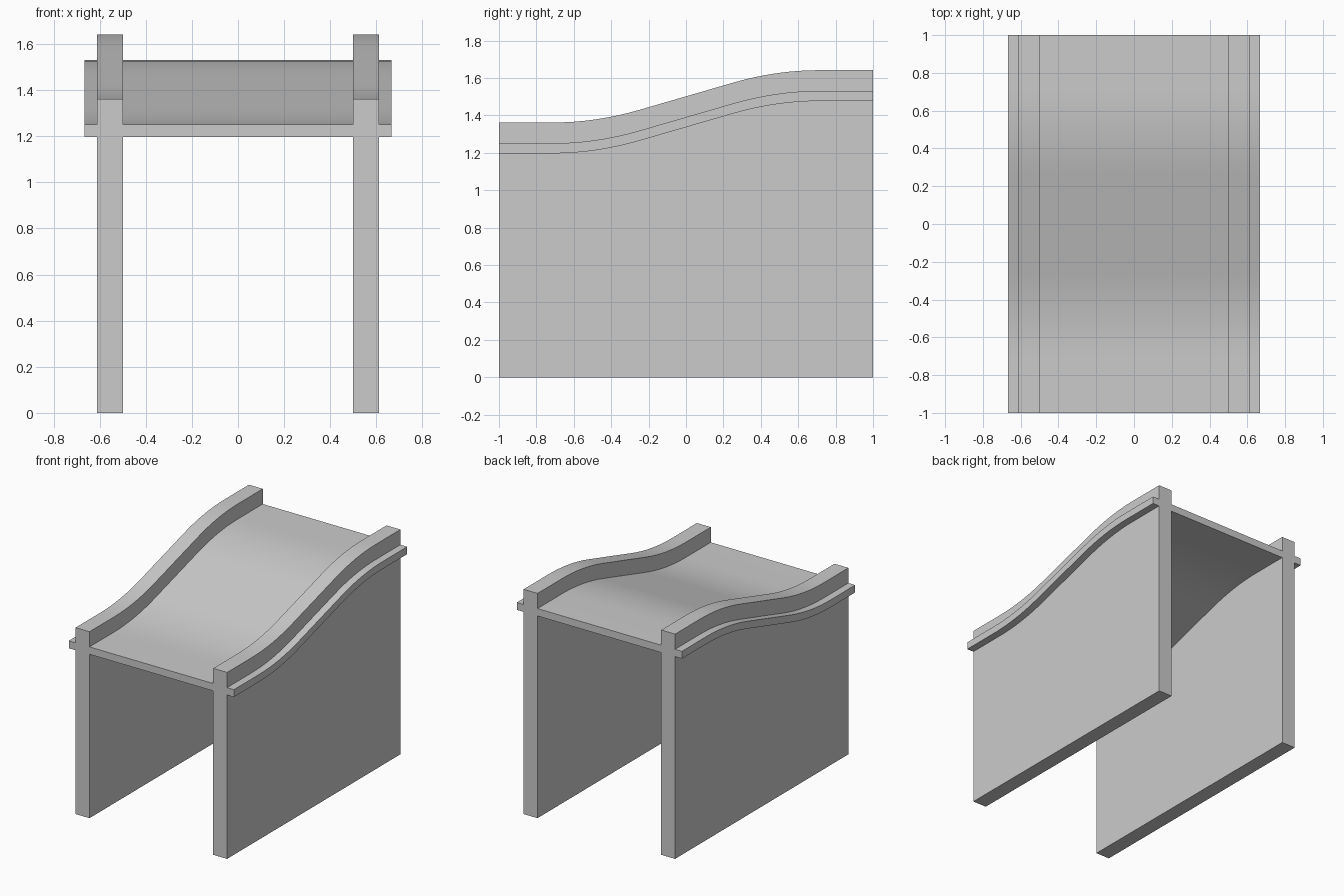
import bpy, bmesh

if "Cube" in bpy.data.objects:
    bpy.data.objects.remove(bpy.data.objects["Cube"])

# Half section of the sloped bridge: (x, height, follows_slope)
WALL_IN, WALL_OUT, DECK = 0.50, 0.612, 0.667
LOW, TOP, RAIL = 1.197, 1.251, 1.362
half = [
    (WALL_IN, LOW, 1), (WALL_IN, 0, 0), (WALL_OUT, 0, 0), (WALL_OUT, LOW, 1),
    (DECK, LOW, 1), (DECK, TOP, 1), (WALL_OUT, TOP, 1),
    (WALL_OUT, RAIL, 1), (WALL_IN, RAIL, 1), (WALL_IN, TOP, 1),
]
section = half + [(-x, z, f) for x, z, f in reversed(half)]

RISE, STRAIGHT, END = 0.28, 0.25, 0.715
SLOPE = RISE / (STRAIGHT + END)


def lift(y):
    """S-shaped slope: flat, curve up, straight ramp, curve out, flat."""
    a = abs(y)
    if a <= STRAIGHT:
        h = SLOPE * a
    else:
        t = max(0.0, END - a)
        h = RISE / 2 - SLOPE * t * t / (2 * (END - STRAIGHT))
    return RISE / 2 + (h if y > 0 else -h)


# Sweep the section from front to back
curve = [STRAIGHT + (END - STRAIGHT) * i / 8 for i in range(9)]
stations = [-1.0] + [-y for y in reversed(curve)] + curve + [1.0]

bm = bmesh.new()
rings = [[bm.verts.new((x, y, z + f * lift(y))) for x, z, f in section]
         for y in stations]
n = len(section)
for a, b in zip(rings, rings[1:]):
    for i in range(n):
        j = (i + 1) % n
        bm.faces.new((a[i], a[j], b[j], b[i]))
# Front and back end faces
bm.faces.new(rings[0])
bm.faces.new(rings[-1])
bmesh.ops.recalc_face_normals(bm, faces=bm.faces)

mesh = bpy.data.meshes.new("sloped_bridge")
bm.to_mesh(mesh)
bm.free()
bridge = bpy.data.objects.new("sloped_bridge", mesh)
bpy.context.collection.objects.link(bridge)
bpy.context.view_layer.objects.active = bridge
bridge.select_set(True)
bpy.ops.object.shade_smooth_by_angle(angle=0.5)
